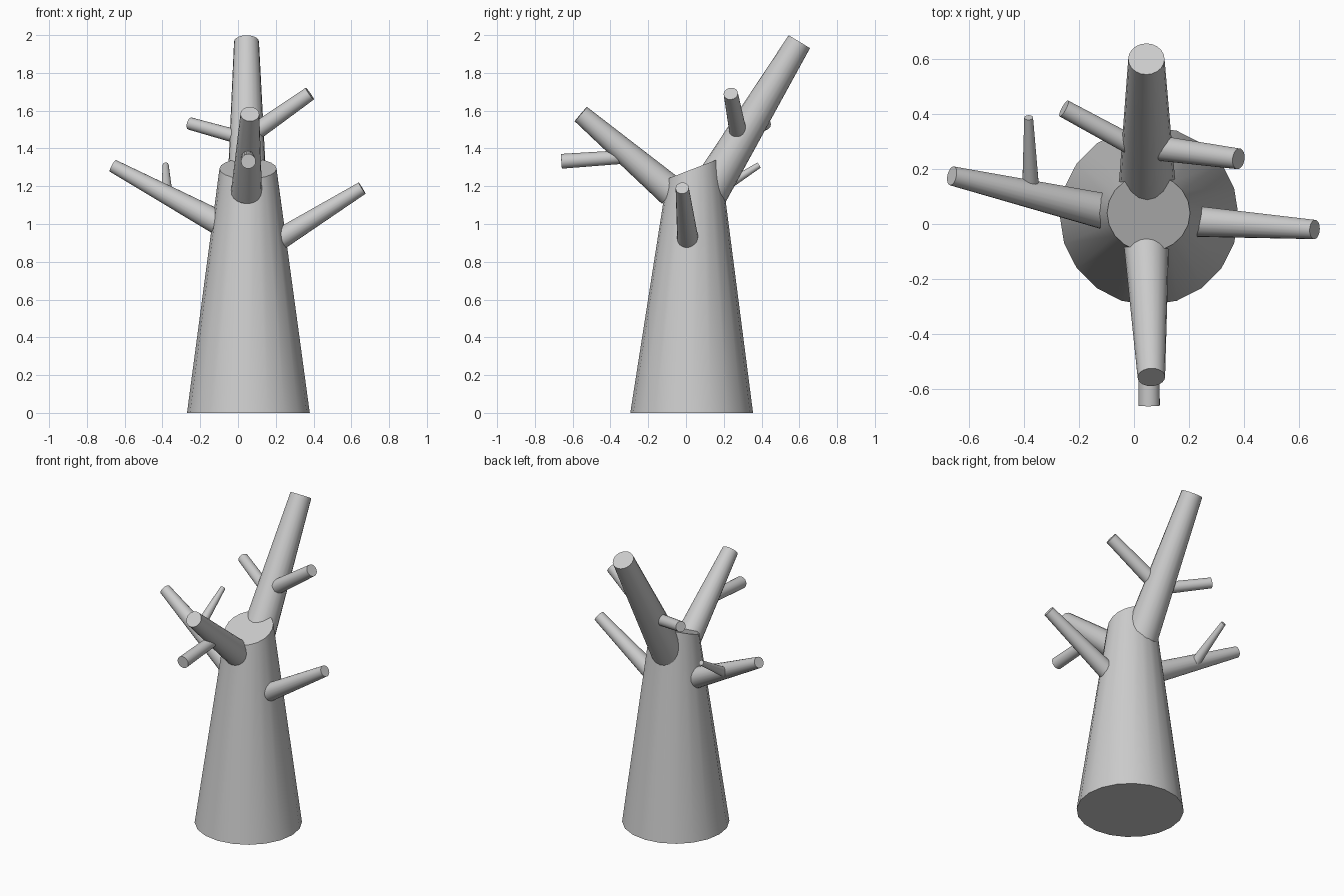
import bpy, bmesh, math
from mathutils import Vector

if "Cube" in bpy.data.objects:
    bpy.data.objects.remove(bpy.data.objects["Cube"])

SIDES = 20


def limb(name, p0, r0, p1, r1, n0=None, n1=None):
    """Tapered limb between two points; cap normals default to the limb axis."""
    p0, p1 = Vector(p0), Vector(p1)
    axis = (p1 - p0).normalized()
    bm = bmesh.new()
    rings = []
    for p, r, n in ((p0, r0, n0), (p1, r1, n1)):
        q = Vector((0, 0, 1)).rotation_difference(Vector(n) if n else axis)
        ring = []
        for i in range(SIDES):
            a = 2 * math.pi * i / SIDES
            ring.append(bm.verts.new(p + q @ Vector((r * math.cos(a), r * math.sin(a), 0))))
        rings.append(ring)
    low, high = rings
    for i in range(SIDES):
        j = (i + 1) % SIDES
        bm.faces.new((low[i], low[j], high[j], high[i]))
    bm.faces.new(low[::-1])
    bm.faces.new(high)
    mesh = bpy.data.meshes.new(name)
    bm.to_mesh(mesh)
    bm.free()
    obj = bpy.data.objects.new(name, mesh)
    bpy.context.collection.objects.link(obj)
    bpy.ops.object.select_all(action='DESELECT')
    bpy.context.view_layer.objects.active = obj
    obj.select_set(True)
    bpy.ops.object.shade_smooth_by_angle(angle=math.radians(30))
    return obj


# Trunk with a slanted cut at the top
limb("trunk", (0.055, 0.03, 0), 0.325, (0.053, 0.04, 1.293), 0.151,
     n0=(0, 0, 1), n1=(0, -0.36, 0.933))

# Tall rear branch and its two side branches
limb("rear_branch", (0.048, 0.12, 1.17), 0.105, (0.045, 0.60, 1.965), 0.066)
limb("rear_side_branch_right", (0.06, 0.28, 1.465), 0.047, (0.38, 0.237, 1.69), 0.038)
limb("rear_side_branch_left", (0.04, 0.26, 1.45), 0.037, (-0.255, 0.42, 1.532), 0.033)

# Front branch with a stub
limb("front_branch", (0.045, -0.075, 1.17), 0.082, (0.063, -0.557, 1.582), 0.05)
limb("front_stub", (0.053, -0.33, 1.355), 0.036, (0.055, -0.66, 1.332), 0.039)

# Left branch with a twig
limb("left_branch", (-0.08, 0.04, 0.995), 0.067, (-0.662, 0.175, 1.308), 0.035)
limb("left_twig", (-0.375, 0.108, 1.135), 0.032, (-0.383, 0.387, 1.312), 0.016)

# Right branch
limb("right_branch", (0.19, 0.012, 0.90), 0.058, (0.657, -0.02, 1.19), 0.035)
